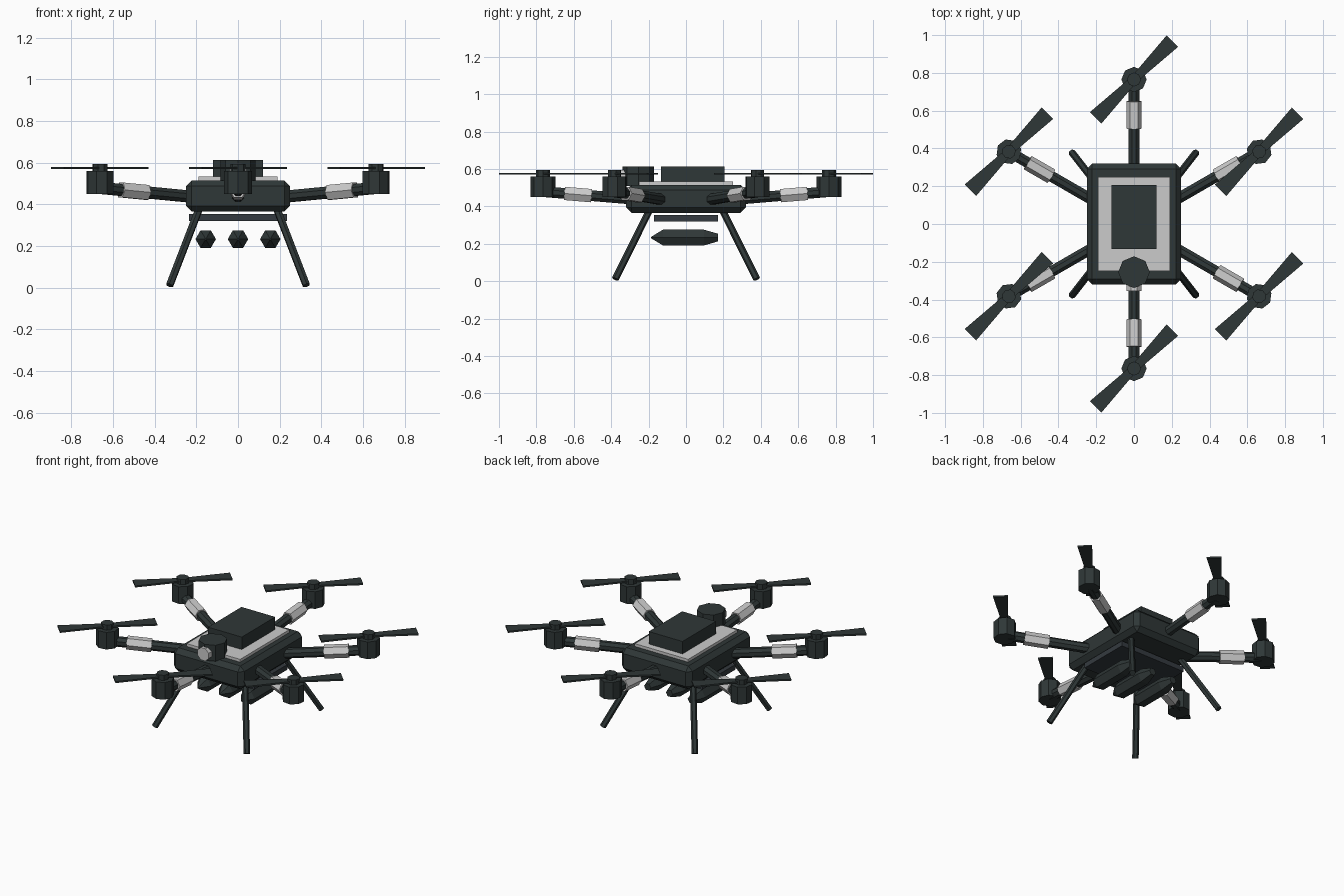
import bpy, bmesh, math
from mathutils import Vector, Matrix

if "Cube" in bpy.data.objects:
    bpy.data.objects.remove(bpy.data.objects["Cube"])


def material(name, rgb):
    m = bpy.data.materials.new(name)
    m.diffuse_color = (*rgb, 1)
    m.use_nodes = True
    m.node_tree.nodes["Principled BSDF"].inputs["Base Color"].default_value = m.diffuse_color
    return m


DARK = material("dark green grey", (0.028, 0.038, 0.038))
SLATE = material("slate", (0.034, 0.042, 0.05))
LIGHT = material("light grey", (0.6, 0.6, 0.6))


def finish(bm, name, mat):
    bmesh.ops.recalc_face_normals(bm, faces=bm.faces)
    me = bpy.data.meshes.new(name)
    bm.to_mesh(me)
    bm.free()
    me.materials.append(mat)
    ob = bpy.data.objects.new(name, me)
    bpy.context.collection.objects.link(ob)
    return ob


def box(name, mat, lo, hi, bevel=0):
    lo, hi = Vector(lo), Vector(hi)
    bm = bmesh.new()
    bmesh.ops.create_cube(bm, size=1, matrix=Matrix.Translation((lo + hi) / 2)
                          @ Matrix.Diagonal((*(hi - lo), 1)))
    if bevel:
        bmesh.ops.bevel(bm, geom=bm.edges[:], offset=bevel, segments=1, affect='EDGES')
    return finish(bm, name, mat)


def lathe(name, mat, start, end, profile, sides, turn=0.0):
    """Rings (fraction along the axis, radius) joined from start to end."""
    start, end = Vector(start), Vector(end)
    d = (end - start).normalized()
    u = d.cross(Vector((0, 0, 1)))
    u = u.normalized() if u.length > 1e-4 else Vector((1, 0, 0))
    v = d.cross(u)
    bm = bmesh.new()
    rings = []
    for t, r in profile:
        c = start.lerp(end, t)
        angles = [turn + math.tau * i / sides for i in range(sides)]
        rings.append([bm.verts.new(c + r * (math.cos(a) * u + math.sin(a) * v)) for a in angles])
    for a, b in zip(rings, rings[1:]):
        for i in range(sides):
            j = (i + 1) % sides
            bm.faces.new((a[i], a[j], b[j], b[i]))
    bm.faces.new(rings[0])
    bm.faces.new(rings[-1])
    return finish(bm, name, mat)


def rod(name, mat, start, end, r, sides, turn=0.0):
    return lathe(name, mat, start, end, [(0, r), (1, r)], sides, turn)


# Body, top plate and battery
box("body", DARK, (-0.25, -0.32, 0.365), (0.25, 0.32, 0.515), 0.028)
box("top_plate", LIGHT, (-0.19, -0.25, 0.51), (0.19, 0.25, 0.533))
box("battery", DARK, (-0.12, -0.133, 0.53), (0.12, 0.207, 0.613))

# Sensor drum with its light lens
rod("sensor_drum", DARK, (0, -0.255, 0.51), (0, -0.255, 0.613), 0.084, 8)
rod("sensor_lens", LIGHT, (0, -0.355, 0.555), (0, -0.28, 0.555), 0.043, 8, math.pi / 8)

# Propeller: a thin bow-tie outline, narrow at the hub
def propeller(name, centre):
    bm = bmesh.new()
    outline = [(-0.288, -0.043), (0, -0.02), (0.288, -0.043),
               (0.288, 0.043), (0, 0.02), (-0.288, 0.043)]
    face = bm.faces.new([bm.verts.new((x, y, -0.005)) for x, y in outline])
    ext = bmesh.ops.extrude_face_region(bm, geom=[face])
    tops = [g for g in ext["geom"] if isinstance(g, bmesh.types.BMVert)]
    bmesh.ops.translate(bm, vec=(0, 0, 0.01), verts=tops)
    bm.transform(Matrix.Translation(centre) @ Matrix.Rotation(math.radians(45), 4, 'Z'))
    finish(bm, name, DARK)


# Six arms, each with a sleeve, motor, hub and propeller
for k in range(6):
    a = math.radians(30 + 60 * k)

    def at(r, z):
        return Vector((r * math.cos(a), r * math.sin(a), z))

    def on_arm(r):
        return at(r, 0.44 + (r - 0.3) * 0.083)

    rod(f"arm_{k}", DARK, on_arm(0.18), on_arm(0.75), 0.031, 8, math.pi / 8)
    rod(f"arm_sleeve_{k}", LIGHT, on_arm(0.505), on_arm(0.65), 0.041, 6)
    rod(f"motor_{k}", DARK, at(0.765, 0.45), at(0.765, 0.56), 0.067, 8, a)
    rod(f"motor_hub_{k}", DARK, at(0.765, 0.555), at(0.765, 0.593), 0.037, 8, a)
    propeller(f"propeller_{k}", at(0.765, 0.574))

# Four splayed legs
for sx in (-1, 1):
    for sy in (-1, 1):
        rod(f"leg_{'left' if sx < 0 else 'right'}_{'front' if sy < 0 else 'back'}", DARK,
            (sx * 0.178, sy * 0.185, 0.4), (sx * 0.328, sy * 0.378, 0.011), 0.019, 6)

# Payload rack with three pointed canisters
box("payload_rack", SLATE, (-0.235, -0.17, 0.32), (0.235, 0.17, 0.353))
for i, x in enumerate((-0.155, 0, 0.155)):
    lathe(f"canister_{i}", DARK, (x, -0.187, 0.233), (x, 0.17, 0.233),
          [(0, 0.004), (0.18, 0.049), (0.79, 0.049), (1, 0.024)], 6)
